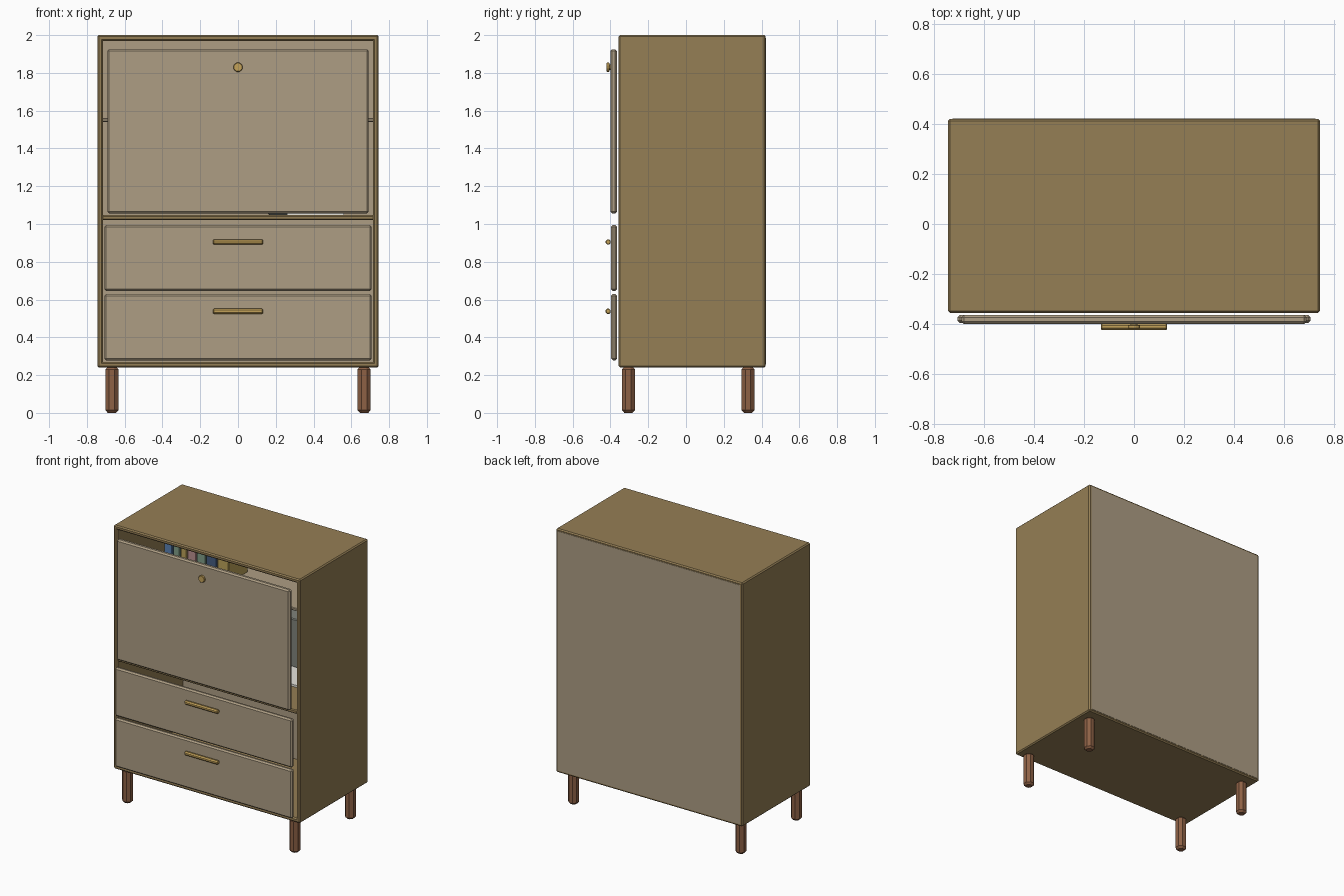
import bpy, bmesh, math, random
from mathutils import Matrix

if "Cube" in bpy.data.objects:
    bpy.data.objects.remove(bpy.data.objects["Cube"])

random.seed(4)


def material(name, rgb):
    m = bpy.data.materials.new(name)
    m.diffuse_color = (*rgb, 1)
    m.use_nodes = True
    m.node_tree.nodes["Principled BSDF"].inputs["Base Color"].default_value = m.diffuse_color
    return m


oak = material("oak", (0.30, 0.21, 0.09))
linen = material("pale_oak", (0.42, 0.34, 0.23))
walnut = material("walnut", (0.27, 0.12, 0.06))
brass = material("brass", (0.55, 0.36, 0.10))
paper = material("paper", (0.80, 0.78, 0.72))
slate = material("slate", (0.22, 0.23, 0.20))


def finish(name, bm, mat, bevel):
    if bevel:
        bmesh.ops.bevel(bm, geom=bm.edges[:], offset=bevel, segments=1,
                        affect='EDGES', clamp_overlap=True)
    me = bpy.data.meshes.new(name)
    bm.to_mesh(me)
    bm.free()
    ob = bpy.data.objects.new(name, me)
    me.materials.append(mat)
    bpy.context.collection.objects.link(ob)
    return ob


def box(name, x, y, z, mat, bevel=0.0):
    """Box from (min, max) pairs on each axis."""
    bm = bmesh.new()
    bmesh.ops.create_cube(bm, size=1)
    for v in bm.verts:
        v.co = [(a + b) / 2 + c * (b - a) for c, (a, b) in zip(v.co, (x, y, z))]
    return finish(name, bm, mat, bevel)


def rod(name, start, axis, length, r, sides, mat, chamfer):
    """Prism along an axis with chamfered ends, built from rings."""
    bm = bmesh.new()
    rings = []
    for t, rr in ((0, r - chamfer), (chamfer, r), (length - chamfer, r), (length, r - chamfer)):
        ring = []
        for i in range(sides):
            a = 2 * math.pi * (i + 0.5) / sides
            ring.append(bm.verts.new((rr * math.cos(a), rr * math.sin(a), t)))
        rings.append(ring)
    for lo, hi in zip(rings, rings[1:]):
        for i in range(sides):
            j = (i + 1) % sides
            bm.faces.new((lo[i], lo[j], hi[j], hi[i]))
    bm.faces.new(rings[0][::-1])
    bm.faces.new(rings[-1])
    rot = {'x': Matrix.Rotation(math.pi / 2, 4, 'Y'),
           'y': Matrix.Rotation(math.pi / 2, 4, 'X'),   # points to -y
           'z': Matrix.Identity(4)}[axis]
    bmesh.ops.transform(bm, matrix=Matrix.Translation(start) @ rot, verts=bm.verts)
    return finish(name, bm, mat, 0)


# Carcass: sides, top, bottom, divider, back
depth = (-0.357, 0.422)
for side, s in (("left", -1), ("right", 1)):
    box(side + "_side", sorted((s * 0.715, s * 0.745)), depth, (0.24, 2.0), oak, 0.008)
box("top_panel", (-0.74, 0.74), depth, (1.97, 2.0), oak, 0.008)
box("bottom_panel", (-0.74, 0.74), depth, (0.24, 0.27), oak, 0.008)
box("desk_surface", (-0.72, 0.72), (-0.352, 0.40), (1.02, 1.047), oak, 0.006)
box("back_panel", (-0.728, 0.728), (0.395, 0.424), (0.256, 1.984), linen)

# Inner shelf above the desk surface
box("inner_shelf", (-0.72, 0.72), (0.04, 0.40), (1.54, 1.56), linen, 0.004)

# Fall front and drawer fronts
box("fall_front", (-0.692, 0.692), (-0.401, -0.365), (1.055, 1.925), linen, 0.01)
for name, z0, z1, hz in (("lower_drawer", 0.278, 0.63, 0.538), ("upper_drawer", 0.645, 0.995, 0.905)):
    box(name + "_front", (-0.708, 0.708), (-0.397, -0.365), (z0, z1), linen, 0.01)
    rod(name + "_handle", (-0.132, -0.412, hz), 'x', 0.264, 0.0145, 8, brass, 0.004)

# Knob on the fall front
rod("knob_stem", (0, -0.395, 1.83), 'y', 0.02, 0.014, 12, brass, 0.002)
rod("knob", (0, -0.404, 1.83), 'y', 0.016, 0.025, 12, brass, 0.003)

# Legs
for xs, x in (("left", -0.668), ("right", 0.668)):
    for ys, y in (("front", -0.305), ("back", 0.328)):
        rod(f"{ys}_{xs}_leg", (x, y, 0), 'z', 0.245, 0.037, 8, walnut, 0.014)

# Row of books on the inner shelf
colours = [(0.10, 0.22, 0.45), (0.22, 0.35, 0.25), (0.50, 0.36, 0.10), (0.50, 0.28, 0.28),
           (0.22, 0.35, 0.25), (0.06, 0.11, 0.22), (0.50, 0.36, 0.10)]
x = -0.66
for i, (rgb, w) in enumerate(zip(colours, (0.07, 0.06, 0.055, 0.075, 0.075, 0.09, 0.095))):
    h = random.uniform(0.26, 0.32)
    box(f"book_{i + 1}", (x, x + w - 0.006), (0.10, 0.32), (1.56, 1.56 + h),
        material(f"cover_{i + 1}", rgb), 0.004)
    x += w

# Letter box and paper stack on the desk surface
box("letter_box", (0.16, 0.56), (0.18, 0.38), (1.047, 1.40), slate, 0.006)
box("paper_stack", (0.26, 0.56), (-0.06, 0.17), (1.047, 1.062), paper)
